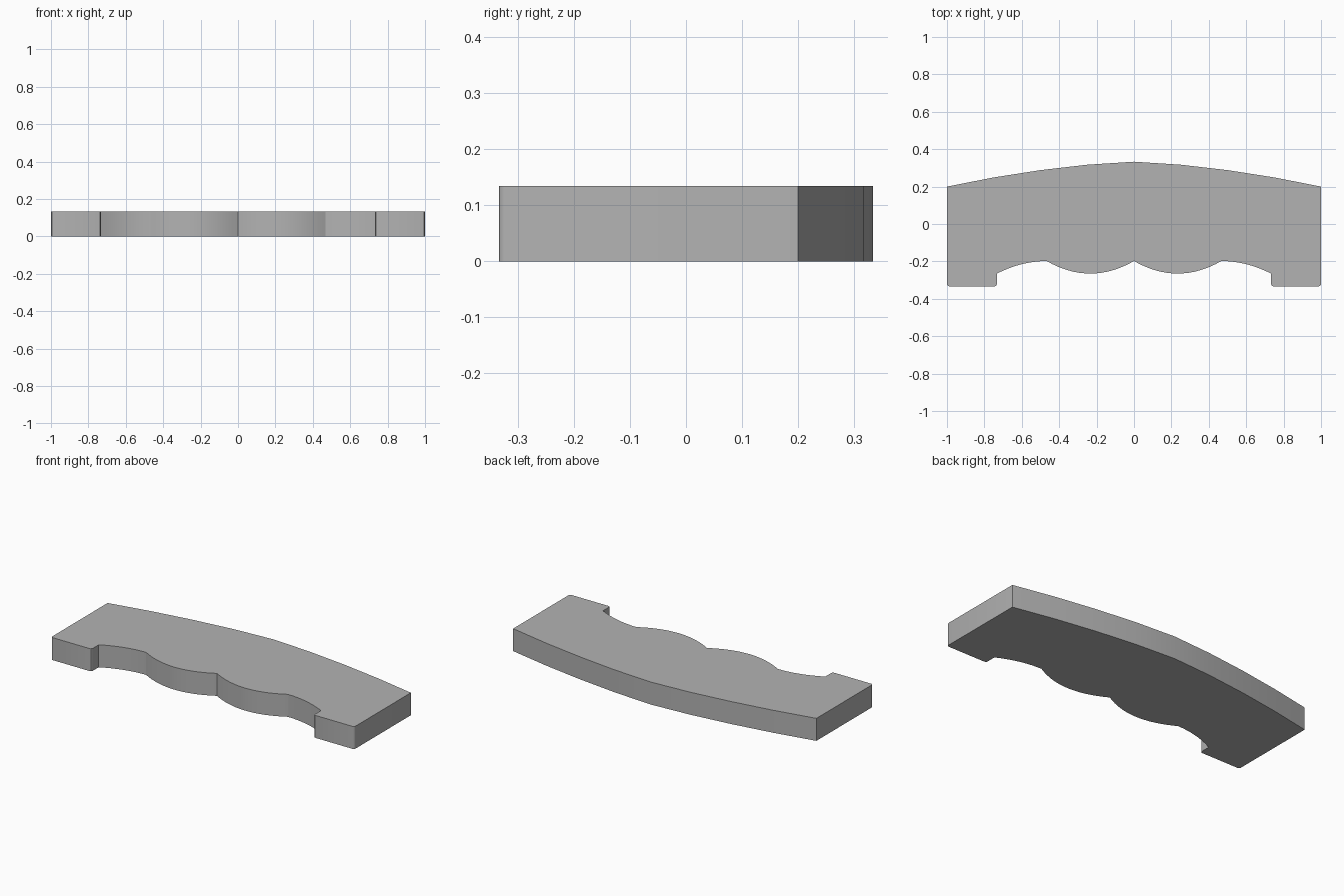
import bpy
import bmesh
import math

cube = bpy.data.objects.get("Cube")
if cube:
    bpy.data.objects.remove(cube, do_unlink=True)

HEIGHT = 0.134

# Single plain material
grey = bpy.data.materials.new("plain grey")
grey.use_nodes = True
colour = (0.45, 0.45, 0.45, 1)
grey.diffuse_color = colour
grey.node_tree.nodes["Principled BSDF"].inputs["Base Color"].default_value = colour


def half_outline():
    """Right half of the plan, from back centre round to front centre."""
    # Bowed back edge
    pts = [(0, 0.333), (0.25, 0.317), (0.5, 0.288), (0.75, 0.249), (1, 0.2)]
    # End foot with small rounded corners
    r = 0.012
    for cx, start in ((1 - r, 0), (0.733 + r, -90)):
        for i in range(4):
            a = math.radians(start - 30 * i)
            pts.append((cx + r * math.cos(a), -0.333 + r + r * math.sin(a)))
    # Hollow beside the foot
    for i in range(9):
        t = 1 - i / 8
        pts.append((0.467 + 0.266 * t, -0.198 - 0.067 * t * t))
    # Bulging scallop towards the centre
    for i in range(1, 17):
        t = 1 - i / 8
        pts.append((0.2335 + 0.2335 * t, -0.265 + 0.067 * t * t))
    return pts


# Extrude the mirrored outline into a slab
right = half_outline()
outline = right + [(-x, y) for x, y in right[-2:0:-1]]
bm = bmesh.new()
base = bm.faces.new([bm.verts.new((x, y, 0)) for x, y in outline])
top = bmesh.ops.extrude_face_region(bm, geom=[base])
bmesh.ops.translate(bm, vec=(0, 0, HEIGHT),
                    verts=[v for v in top["geom"] if isinstance(v, bmesh.types.BMVert)])
bmesh.ops.recalc_face_normals(bm, faces=bm.faces)
mesh = bpy.data.meshes.new("scalloped_rail")
bm.to_mesh(mesh)
bm.free()
mesh.materials.append(grey)

rail = bpy.data.objects.new("scalloped_rail", mesh)
bpy.context.collection.objects.link(rail)
bpy.context.view_layer.objects.active = rail
rail.select_set(True)
bpy.ops.object.shade_smooth_by_angle(angle=math.radians(30))
